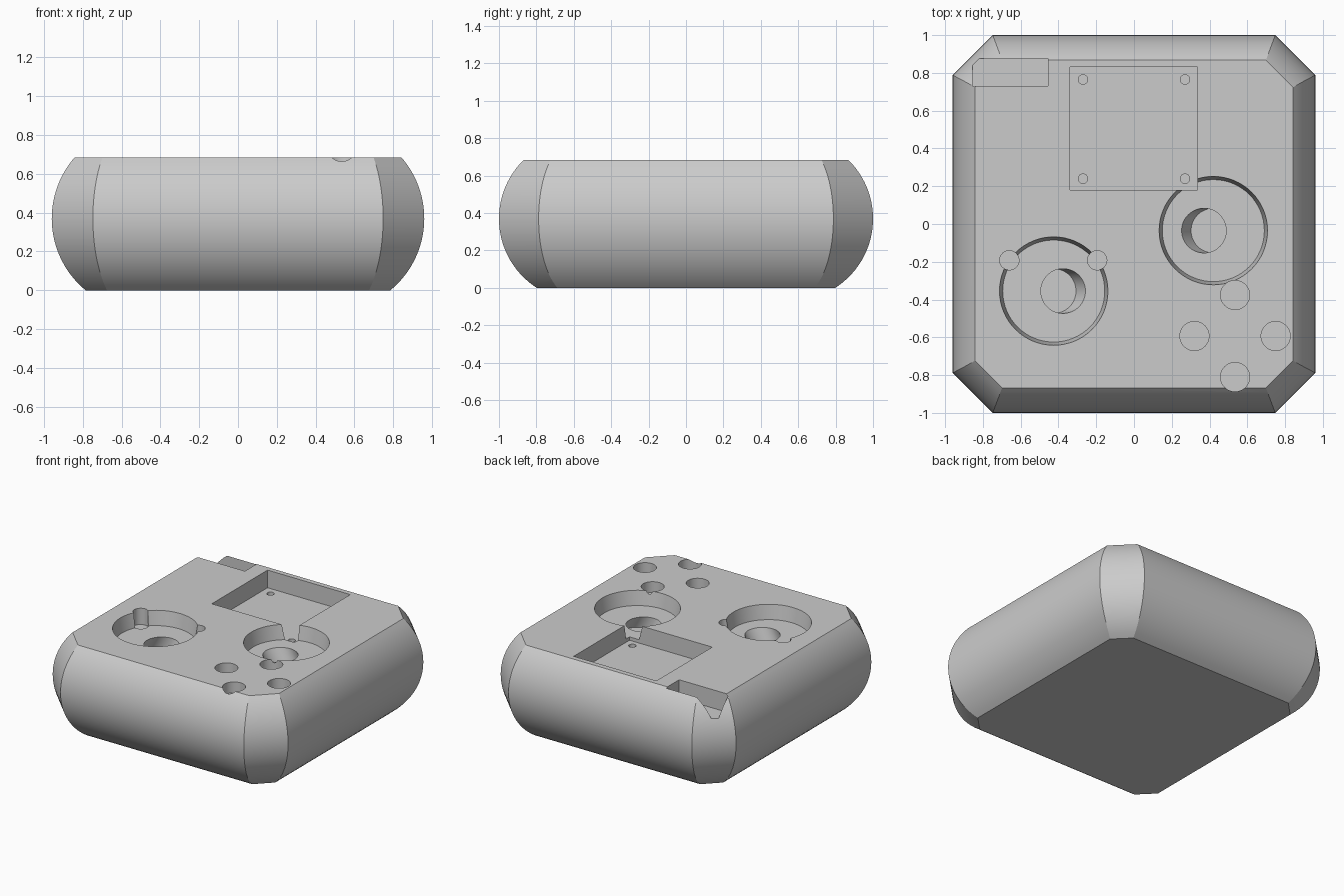
import bpy, bmesh
from math import sqrt, radians, pi
from mathutils import Matrix

cube = bpy.data.objects.get("Cube")
if cube:
    bpy.data.objects.remove(cube, do_unlink=True)

TOP = 0.685
BELLY = 0.37   # height of the widest level

grey = bpy.data.materials.new("plain grey")
grey.use_nodes = True
grey.diffuse_color = (0.6, 0.6, 0.6, 1)
grey.node_tree.nodes["Principled BSDF"].inputs["Base Color"].default_value = (0.6, 0.6, 0.6, 1)


def make_object(name, bm):
    bmesh.ops.recalc_face_normals(bm, faces=bm.faces)
    mesh = bpy.data.meshes.new(name)
    bm.to_mesh(mesh)
    bm.free()
    mesh.materials.append(grey)
    obj = bpy.data.objects.new(name, mesh)
    bpy.context.collection.objects.link(obj)
    return obj


def bulge(z, radius):
    """Inward drop of a round side wall at height z."""
    return radius - sqrt(radius ** 2 - (z - BELLY) ** 2)


def outline(z):
    """Chamfered rectangle at height z."""
    hx = 0.96 - bulge(z, 0.48)
    hy = 1.0 - bulge(z, 0.44)
    s = 1.748 - sqrt(2) * bulge(z, 0.45)
    corner = [(hx, s - hx), (s - hy, hy)]
    quarter = corner + [(-x, y) for x, y in reversed(corner)]
    return quarter + [(-x, -y) for x, y in quarter]


# Bulged block with chamfered corners
bm = bmesh.new()
levels = 28
rings = []
for i in range(levels + 1):
    z = TOP * i / levels
    rings.append([bm.verts.new((x, y, z)) for x, y in outline(z)])
for low, high in zip(rings, rings[1:]):
    for k in range(8):
        n = (k + 1) % 8
        bm.faces.new((low[k], low[n], high[n], high[k]))
bm.faces.new(rings[0])
bm.faces.new(rings[-1])
body = make_object("controller_body", bm)

cutters = []


def add_cutter(name, bm):
    obj = make_object(name, bm)
    obj.hide_render = True
    cutters.append(obj)


def cut_round(name, x, y, r_floor, r_top, start, depth, lean=0.0):
    """Round pocket; start is its mouth below the top, lean shifts its floor in x."""
    above = 0.1 if start == 0 else 0.02
    grow = (r_top - r_floor) / depth
    height = depth + above
    bm = bmesh.new()
    bmesh.ops.create_cone(bm, cap_ends=True, segments=64, radius1=r_floor,
                          radius2=r_floor + grow * height, depth=height)
    for v in bm.verts:
        v.co.z += height / 2
        v.co.x += lean * (1 - v.co.z / depth)
    bmesh.ops.translate(bm, verts=bm.verts, vec=(x, y, TOP - start - depth))
    add_cutter(name, bm)


def cut_box(name, x0, x1, y0, y1, depth):
    bm = bmesh.new()
    bmesh.ops.create_cube(bm, size=1)
    height = depth + 0.1
    bmesh.ops.transform(bm, verts=bm.verts, matrix=Matrix.Translation(
        ((x0 + x1) / 2, (y0 + y1) / 2, TOP - depth + height / 2))
        @ Matrix.Diagonal((x1 - x0, y1 - y0, height, 1)))
    add_cutter(name, bm)


# Screen pocket and its screw holes
cut_box("screen_pocket_cutter", -0.34, 0.335, 0.18, 0.83, 0.13)
for x in (-0.27, 0.27):
    for y in (0.24, 0.765):
        cut_round("screw_hole_cutter", x, y, 0.025, 0.025, 0.13, 0.06)

# Edge slot at the back corner
cut_box("edge_slot_cutter", -0.855, -0.455, 0.73, 0.875, 0.135)

# Two shallow wells with leaning sockets in their floors
for x, y, lean in ((-0.425, -0.355, -1), (0.42, -0.035, 1)):
    cut_round("well_cutter", x, y, 0.27, 0.287, 0, 0.105)
    cut_round("socket_cutter", x - 0.05 * lean, y, 0.118, 0.118, 0.105, 0.09, 0.05 * lean)

# Notches on the rim of the right-hand well
for x in (-0.66, -0.195):
    cut_round("rim_notch_cutter", x, -0.192, 0.051, 0.051, 0, 0.12)

# Four button holes in a diamond
for dx, dy in ((0, 1), (0, -1), (1, 0), (-1, 0)):
    cut_round("button_hole_cutter", 0.535 + 0.215 * dx, -0.593 + 0.217 * dy, 0.077, 0.077, 0, 0.08)

# Carve the block
for c in cutters:
    mod = body.modifiers.new(c.name, "BOOLEAN")
    mod.operation = "DIFFERENCE"
    mod.solver = "EXACT"
    mod.object = c
graph = bpy.context.evaluated_depsgraph_get()
carved = bpy.data.meshes.new_from_object(body.evaluated_get(graph))
body.modifiers.clear()
body.data = carved
for c in cutters:
    bpy.data.objects.remove(c, do_unlink=True)

# Smooth walls, crisp edges
bpy.ops.object.select_all(action="DESELECT")
body.select_set(True)
bpy.context.view_layer.objects.active = body
bpy.ops.object.shade_smooth_by_angle(angle=radians(20))
